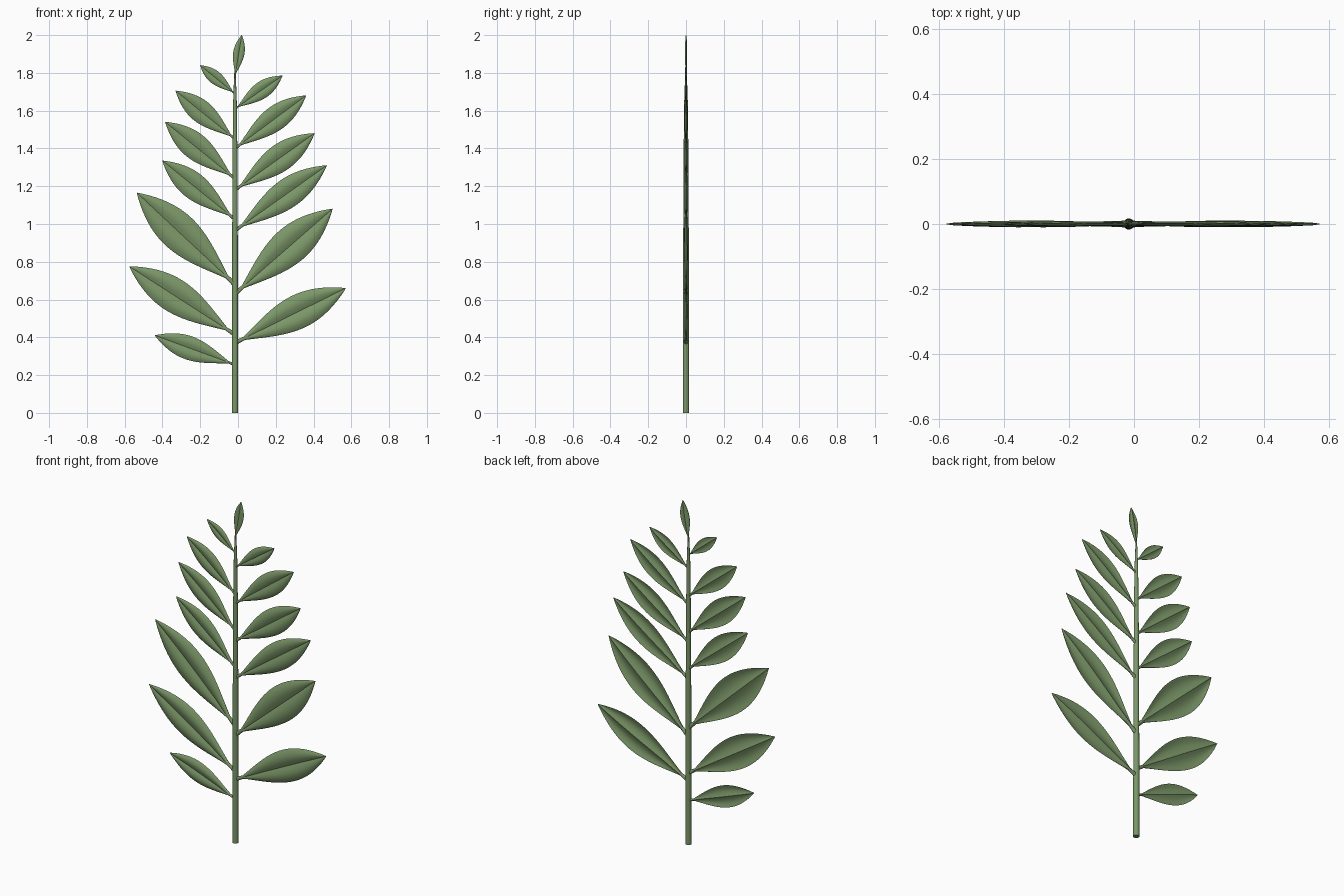
import bpy, bmesh
from math import sin, cos, pi
from mathutils import Vector

cube = bpy.data.objects.get("Cube")
if cube:
    bpy.data.objects.remove(cube, do_unlink=True)

green = bpy.data.materials.new("leaf_green")
green.use_nodes = True
color = (0.2, 0.31, 0.14, 1)
green.diffuse_color = color
bsdf = green.node_tree.nodes["Principled BSDF"]
bsdf.inputs["Base Color"].default_value = color
bsdf.inputs["Roughness"].default_value = 0.8


def loft(name, rings):
    """Skin a list of closed rings and cap both ends."""
    bm = bmesh.new()
    loops = [[bm.verts.new(p) for p in ring] for ring in rings]
    n = len(loops[0])
    for a, b in zip(loops, loops[1:]):
        for i in range(n):
            j = (i + 1) % n
            bm.faces.new((a[i], a[j], b[j], b[i]))
    bm.faces.new(loops[0])
    bm.faces.new(loops[-1])
    bmesh.ops.recalc_face_normals(bm, faces=bm.faces)
    mesh = bpy.data.meshes.new(name)
    bm.to_mesh(mesh)
    bm.free()
    mesh.materials.append(green)
    obj = bpy.data.objects.new(name, mesh)
    bpy.context.collection.objects.link(obj)
    bpy.ops.object.select_all(action="DESELECT")
    obj.select_set(True)
    bpy.context.view_layer.objects.active = obj
    bpy.ops.object.shade_smooth_by_angle(angle=0.45)
    return obj


def leaf(name, base, tip, width, steps=24, around=32):
    """Thin blade with a creased midrib, two swollen halves and a short stalk."""
    start, end = Vector((base[0], 0, base[1])), Vector((tip[0], 0, tip[1]))
    along = (end - start).normalized()
    across = Vector((-along.z, 0, along.x))
    rings = []
    for k in range(steps + 1):
        t = k / steps
        u = min(max((t - 0.04) / 0.96, 0), 0.998)
        blade = width / 2 * sin(pi * u ** 1.2) ** 0.9
        stalk = 0.07 * width * max(0, 1 - t * 4)
        half = max(blade, stalk, 0.001)
        thick = min(half, 0.003 + 0.6 * stalk)
        centre = start.lerp(end, t)
        ring = []
        for i in range(around):
            a = 2 * pi * i / around
            s = cos(a)
            wave = blade * 0.155 * (0.5 - sin(pi * abs(s)))
            ring.append(centre + across * s * half
                        + Vector((0, wave - thick * sin(a), 0)))
        rings.append(ring)
    return loft(name, rings)


# Tapering stem
STEM_X = -0.016
profile = [(0, 0.017), (0.5, 0.016), (1.0, 0.0145), (1.4, 0.0125),
           (1.65, 0.0095), (1.75, 0.006), (1.82, 0.003)]
loft("stem", [[(STEM_X + r * cos(2 * pi * i / 20), r * sin(2 * pi * i / 20), z)
               for i in range(20)] for z, r in profile])

# Leaves on each side: base height, tip x, tip height, width
right_leaves = [(0.255, -0.44, 0.41, 0.125), (0.415, -0.575, 0.775, 0.18),
                (0.68, -0.535, 1.165, 0.2), (1.025, -0.4, 1.335, 0.14),
                (1.24, -0.385, 1.54, 0.14), (1.45, -0.33, 1.705, 0.12),
                (1.69, -0.2, 1.84, 0.07)]
left_leaves = [(0.37, 0.57, 0.66, 0.18), (0.63, 0.5, 1.08, 0.195),
               (0.965, 0.47, 1.31, 0.155), (1.18, 0.405, 1.48, 0.145),
               (1.4, 0.36, 1.68, 0.13), (1.61, 0.235, 1.785, 0.09)]
for side, rows in (("right", right_leaves), ("left", left_leaves)):
    for n, (z, x, top, width) in enumerate(rows, 1):
        leaf(f"{side}_leaf_{n}", (STEM_X, z), (x, top), width)

# Leaf at the tip of the stem
leaf("top_leaf", (STEM_X, 1.78), (0.02, 2.0), 0.06)
